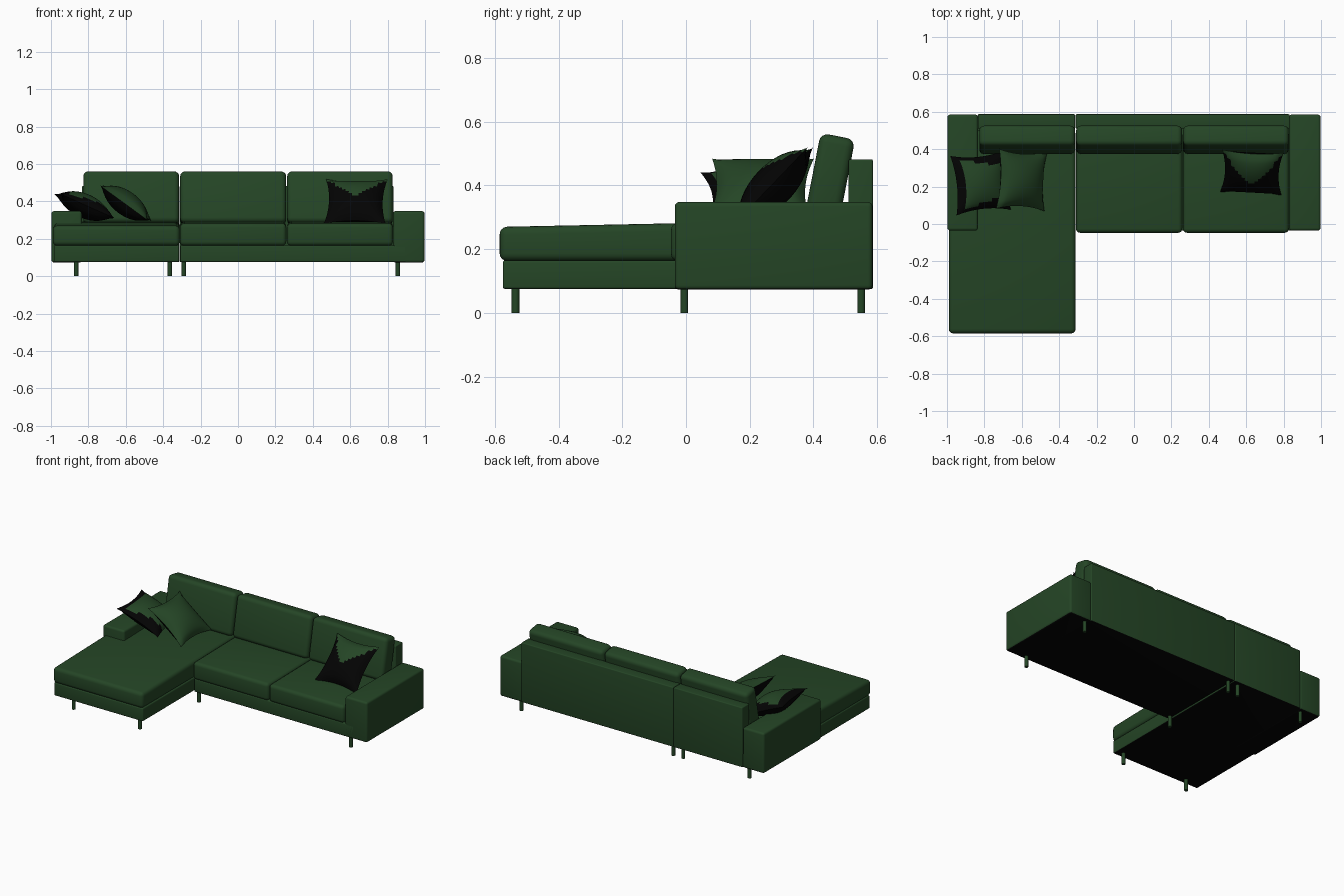
import bpy, bmesh, math
from mathutils import Matrix, Vector

old = bpy.data.objects.get("Cube")
if old:
    bpy.data.objects.remove(old)


def material(name, rgb):
    m = bpy.data.materials.new(name)
    m.use_nodes = True
    color = (*rgb, 1)
    m.diffuse_color = color
    bsdf = m.node_tree.nodes["Principled BSDF"]
    bsdf.inputs["Base Color"].default_value = color
    bsdf.inputs["Roughness"].default_value = 0.9
    return m


GREEN = material("green fabric", (0.018, 0.06, 0.019))
BLACK = material("black lining", (0.001, 0.001, 0.001))


def finish(name, bm):
    mesh = bpy.data.meshes.new(name)
    bm.to_mesh(mesh)
    bm.free()
    obj = bpy.data.objects.new(name, mesh)
    bpy.context.collection.objects.link(obj)
    mesh.materials.append(GREEN)
    mesh.materials.append(BLACK)
    bpy.ops.object.select_all(action='DESELECT')
    obj.select_set(True)
    bpy.context.view_layer.objects.active = obj
    bpy.ops.object.shade_smooth_by_angle(angle=math.radians(40))
    return obj


def block(name, x, y, z, bevel, slope=0, lined=False):
    """Rounded box between limits; slope lowers the top front edge."""
    bm = bmesh.new()
    bmesh.ops.create_cube(bm, size=1)
    for v in bm.verts:
        front_top = v.co.y < 0 and v.co.z > 0
        v.co = Vector([lo + (hi - lo) * (c + 0.5) for c, (lo, hi) in zip(v.co, (x, y, z))])
        if front_top:
            v.co.z -= slope
    bmesh.ops.bevel(bm, geom=bm.edges[:], offset=bevel, segments=4, profile=0.5, affect='EDGES')
    bm.normal_update()
    if lined:
        for f in bm.faces:
            f.material_index = int(f.normal.z < -0.8)
    return finish(name, bm)


def pillow(name, loc, rot, half, is_green):
    """Square pillow with pulled-out corners; is_green(u, v) colours its face."""
    bm = bmesh.new()
    n = 16
    for side in (1, -1):
        grid = []
        for i in range(n + 1):
            for j in range(n + 1):
                u, v = 2 * i / n - 1, 2 * j / n - 1
                puff = ((1 - u * u) * (1 - v * v)) ** 0.6
                grid.append(bm.verts.new((half * u * (1 - 0.13 * (1 - v * v)),
                                          half * v * (1 - 0.13 * (1 - u * u)),
                                          side * 0.065 * puff)))
        for i in range(n):
            for j in range(n):
                a = i * (n + 1) + j
                ring = [grid[a], grid[a + n + 1], grid[a + n + 2], grid[a + 1]]
                f = bm.faces.new(ring[::side])
                u, v = (2 * i + 1) / n - 1, (2 * j + 1) / n - 1
                f.material_index = 0 if side > 0 and is_green(u, v) else 1
    bmesh.ops.remove_doubles(bm, verts=bm.verts[:], dist=0.0005)
    obj = finish(name, bm)
    obj.location = loc
    obj.rotation_euler = [math.radians(a) for a in rot]


# Bases
block("chaise_base", (-0.985, -0.315), (-0.575, 0.58), (0.075, 0.165), 0.008, lined=True)
block("sofa_base", (-0.308, 0.9), (-0.035, 0.58), (0.075, 0.165), 0.008, lined=True)

# Arms
for side, x in (("right", (-0.997, -0.835)), ("left", (0.83, 0.997))):
    block(side + "_arm", x, (-0.035, 0.585), (0.073, 0.348), 0.014, lined=True)

# Back panels
block("chaise_back_panel", (-0.835, -0.315), (0.51, 0.587), (0.075, 0.482), 0.006, lined=True)
block("sofa_back_panel", (-0.312, 0.832), (0.51, 0.587), (0.075, 0.482), 0.006, lined=True)

# Seat cushions
block("chaise_cushion", (-0.99, -0.312), (-0.585, 0.5), (0.163, 0.292), 0.024, 0.022)
seams = (-0.83, -0.312, 0.26, 0.83)
for i in (1, 2):
    block(f"seat_cushion_{i}", (seams[i] + 0.002, seams[i + 1] - 0.002),
          (-0.047, 0.5), (0.163, 0.29), 0.022, 0.008)

# Back cushions, leaning back
for i in range(3):
    cushion = block(f"back_cushion_{i + 1}", (seams[i] + 0.003, seams[i + 1] - 0.003),
                    (-0.055, 0.055), (-0.14, 0.14), 0.026)
    cushion.data.transform(Matrix.Translation((0, 0.45, 0.417)) @ Matrix.Rotation(math.radians(-11), 4, 'X'))

# Legs
leg_spots = [(x, y) for x in (-0.865, -0.365) for y in (-0.535, 0.55)]
leg_spots += [(x, y) for x in (-0.29, 0.855) for y in (-0.005, 0.55)]
for i, (x, y) in enumerate(leg_spots):
    leg = bmesh.new()
    bmesh.ops.create_cone(leg, cap_ends=True, segments=16, radius1=0.012, radius2=0.012, depth=0.08,
                          matrix=Matrix.Translation((x, y, 0.04)))
    finish(f"leg_{i + 1}", leg)

# Throw pillows
pillow("left_pillow", (0.63, 0.275, 0.4), (46, 0, -3), 0.165,
       lambda u, v: v > 1.1 * abs(u) - 0.2)
pillow("chaise_pillow_inner", (-0.6, 0.235, 0.39), (0, 36, -3), 0.16,
       lambda u, v: True)
pillow("chaise_pillow_outer", (-0.82, 0.22, 0.375), (0, 24, 6), 0.16,
       lambda u, v: u > -0.75 and abs(v) < 0.75 - 0.25 * u)
